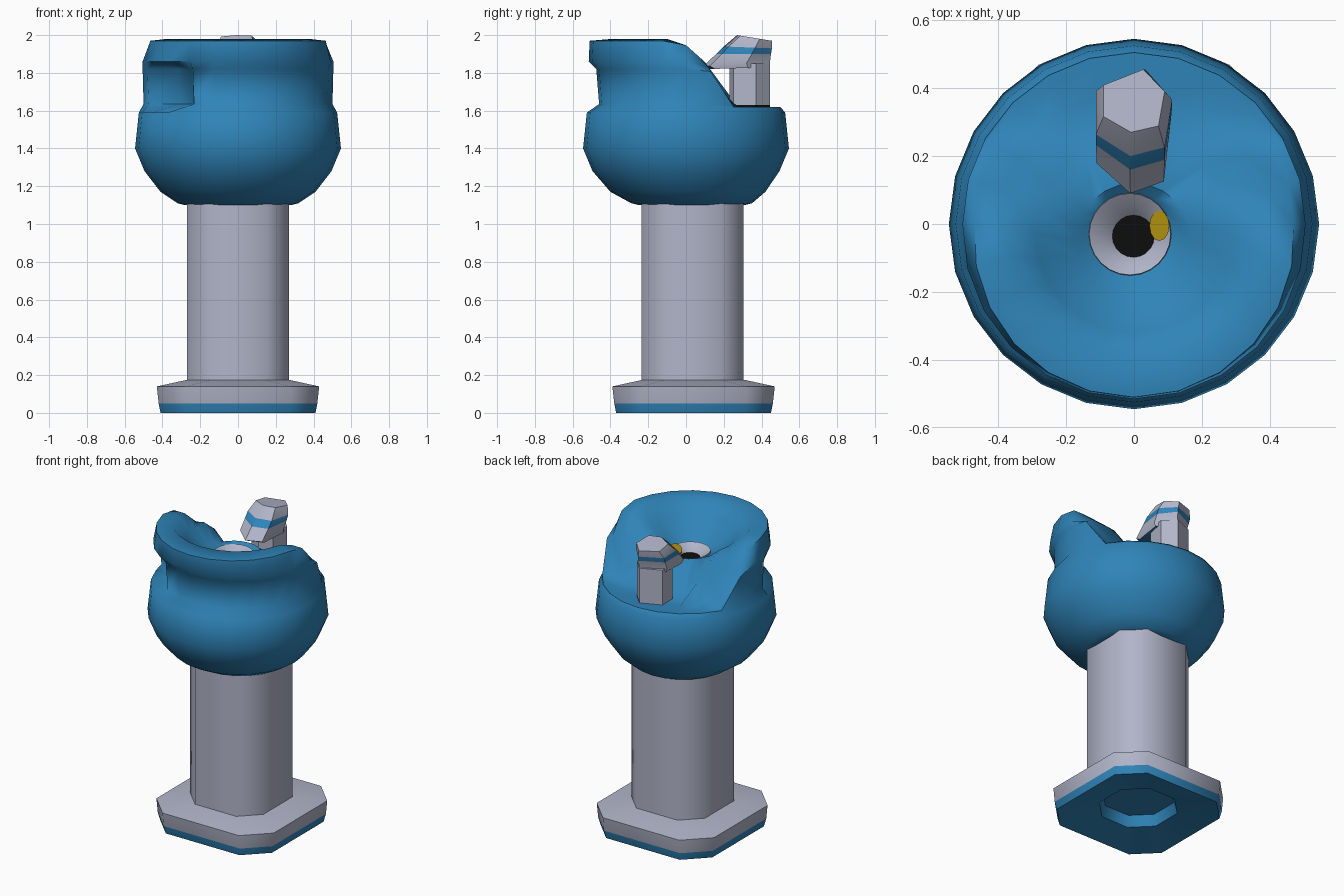
import bpy, bmesh, math

if "Cube" in bpy.data.objects:
    bpy.data.objects.remove(bpy.data.objects["Cube"])


def mat(name, c):
    m = bpy.data.materials.new(name)
    m.diffuse_color = (*c, 1)
    m.use_nodes = True
    m.node_tree.nodes["Principled BSDF"].inputs["Base Color"].default_value = m.diffuse_color
    return m


BLUE = mat("blue enamel", (0.028, 0.23, 0.48))
GREY = mat("pale grey", (0.44, 0.46, 0.58))
BLACK = mat("black", (0.004, 0.004, 0.004))
YELLOW = mat("yellow", (0.5, 0.32, 0.005))


def loft(name, rings, mats, rule=None, caps=(True, True), angle=35):
    """Skin a list of equal-length point rings, listed from bottom to top."""
    bm = bmesh.new()
    vs = [[bm.verts.new(p) for p in r] for r in rings]
    n = len(vs[0])
    for a, b in zip(vs, vs[1:]):
        for i in range(n):
            j = (i + 1) % n
            bm.faces.new((a[i], a[j], b[j], b[i]))
    if caps[0]:
        bm.faces.new(vs[0][::-1])
    if caps[1]:
        bm.faces.new(vs[-1])
    bm.normal_update()
    if rule:
        for f in bm.faces:
            f.material_index = rule(f.calc_center_median(), f.normal)
    me = bpy.data.meshes.new(name)
    bm.to_mesh(me)
    bm.free()
    for m in mats:
        me.materials.append(m)
    ob = bpy.data.objects.new(name, me)
    bpy.context.collection.objects.link(ob)
    bpy.context.view_layer.objects.active = ob
    ob.select_set(True)
    bpy.ops.object.shade_smooth_by_angle(angle=math.radians(angle))
    ob.select_set(False)
    return ob


def circle(r, z, n, cx=0, cy=0):
    return [(cx + r * math.cos(math.tau * i / n),
             cy + r * math.sin(math.tau * i / n), z) for i in range(n)]


def octagon(h, c, z, cy=0.04):
    """Square plan of half width h with its corners cut back to c."""
    pts = [(h, -c), (h, c), (c, h), (-c, h), (-h, c), (-h, -c), (-c, -h), (c, -h)]
    return [(x, y + cy, z) for x, y in pts]


# Base: square foot with cut corners and a hollow underside
loft("base", [octagon(.2, .09, .11), octagon(.22, .1, .04), octagon(.41, .27, 0),
              octagon(.42, .28, .05), octagon(.43, .28, .14), octagon(.27, .14, .175)],
     [BLUE, GREY], lambda c, n: int(c.z > .085 and n.z > -.5), angle=60)

# Column
loft("column", [octagon(.27, .15, z, .035) for z in (.16, 1.14)], [GREY], angle=50)


# Bowl: outer shell, raised splash guard round the front, ramp down to a low back ledge
def top_height(y):
    prof = [(-.1, 1.98), (.05, 1.93), (.12, 1.83), (.22, 1.62)]
    if y <= prof[0][0]:
        return prof[0][1]
    for (a, za), (b, zb) in zip(prof, prof[1:]):
        if y <= b:
            return za + (zb - za) * (y - a) / (b - a)
    return 1.62


def bowl_ring(r, z, waist=0, notch=0, cy=0):
    pts = []
    for i in range(24):
        a = math.tau * i / 24
        rr = r - waist * max(0, -math.sin(a))
        if 200 < 15 * i < 235:      # hand recess at the front left
            rr -= notch
        x, y = rr * math.cos(a), rr * math.sin(a) + cy
        pts.append((x, y, min(z, top_height(y))))
    return pts


loft("bowl", [bowl_ring(.28, 1.1, cy=.03), bowl_ring(.32, 1.11, cy=.03), bowl_ring(.41, 1.17, cy=.01),
              bowl_ring(.495, 1.28), bowl_ring(.545, 1.4), bowl_ring(.525, 1.59),
              bowl_ring(.5, 1.635, .04, .13), bowl_ring(.505, 1.82, .03, .13),
              bowl_ring(.505, 1.86, -.01), bowl_ring(.47, 1.97, -.04),
              bowl_ring(.39, 1.98), bowl_ring(.29, 1.90, cy=-.03),
              bowl_ring(.17, 1.81, cy=-.05), bowl_ring(.12, 1.785, cy=-.03),
              bowl_ring(.06, 1.735, cy=-.035)],
     [BLUE], angle=65)

# Drain: grey funnel dish in the basin, black hole, yellow spot on its right rim
loft("drain_dish", [circle(.06, 1.745, 24, -.002, -.035), circle(.085, 1.775, 24, -.008, -.03),
                    circle(.12, 1.80, 24, -.012, -.03), circle(.122, 1.785, 24, -.012, -.03)][::-1],
     [GREY], caps=(False, False), angle=60)
loft("drain_hole", [circle(.062, z, 20, -.002, -.036) for z in (1.745, 1.75)], [BLACK])
loft("yellow_spot", [[(x * .65 + .026, y, 1.783 + .5 * (x - .075) + dz)
                      for x, y, _ in circle(.045, 0, 12, .075, -.005)]
                     for dz in (.005, .013)], [YELLOW])


# Tap: post with a head reaching over the bowl
def hexagon(w, y0, y1, z0, z1):
    """Six-sided plan whose height runs from z0 at the front to z1 at the back."""
    plan = [(-.1, 0), (.8, .1), (1, .65), (.3, 1), (-1, .75), (-1, .25)]
    return [(x * w, y0 + (y1 - y0) * t, z0 + (z1 - z0) * t) for x, t in plan]


loft("tap_post", [hexagon(.1, .23, .445, z, z) for z in (1.61, 1.63, 1.85)],
     [GREY, BLACK], lambda c, n: int(c.z < 1.64 and n.x > .5))
loft("tap_head", [hexagon(.105, .12, .44, 1.82, 1.83), hexagon(.11, .09, .445, 1.835, 1.86),
                  hexagon(.112, .16, .45, 1.90, 1.90), hexagon(.112, .2, .455, 1.94, 1.93),
                  hexagon(.09, .27, .455, 2.0, 1.97)],
     [GREY, BLUE], lambda c, n: int(n.z < -.5 or (1.9 < c.z < 1.945 and n.z < .9)))
